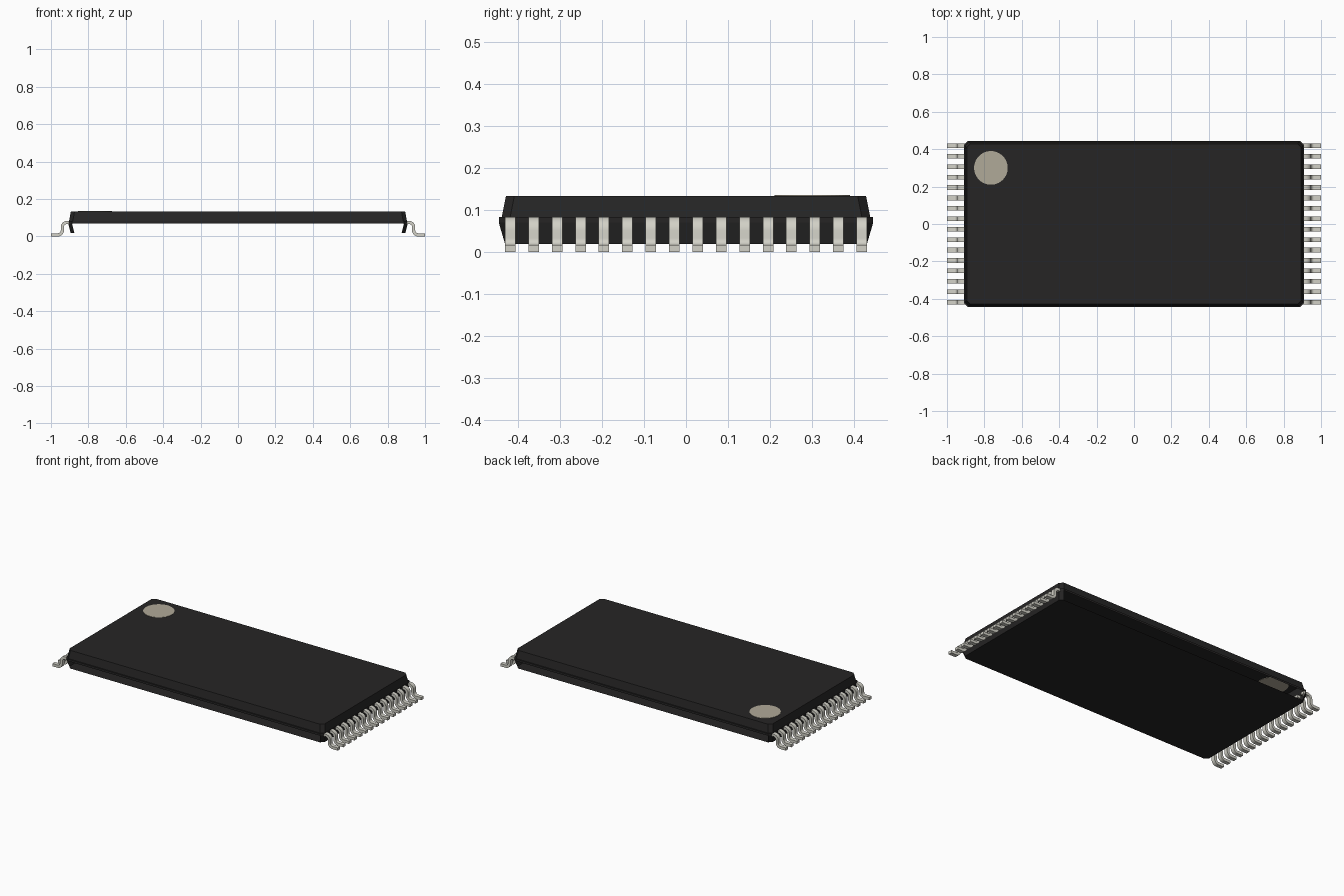
import bpy, bmesh, math
from mathutils import Vector

cube = bpy.data.objects.get("Cube")
if cube:
    bpy.data.objects.remove(cube, do_unlink=True)


def material(name, rgb):
    m = bpy.data.materials.new(name)
    m.use_nodes = True
    m.diffuse_color = (*rgb, 1)
    m.node_tree.nodes["Principled BSDF"].inputs["Base Color"].default_value = (*rgb, 1)
    return m


def add_object(name, bm, mat):
    mesh = bpy.data.meshes.new(name)
    bm.to_mesh(mesh)
    bm.free()
    mesh.materials.append(mat)
    ob = bpy.data.objects.new(name, mesh)
    bpy.context.collection.objects.link(ob)
    return ob


black = material("black plastic", (0.0194, 0.0185, 0.0185))
tan = material("tan marking", (0.435, 0.398, 0.316))
metal = material("pale metal", (0.646, 0.638, 0.572))


# Chamfered rectangle ring; edge 0 is the front side and edge 4 the back side
def ring(bm, hx, hy, z, c=0.02):
    pts = [(-hx + c, -hy), (hx - c, -hy), (hx, -hy + c), (hx, hy - c),
           (hx - c, hy), (-hx + c, hy), (-hx, hy - c), (-hx, -hy + c)]
    return [bm.verts.new((x, y, z)) for x, y in pts]


# Hollow body shell: tapered lid, parting flange, tapered base open at front and back
bm = bmesh.new()
sections = [(0.895, 0.43, 0.019), (0.908, 0.445, 0.070), (0.908, 0.445, 0.083),
            (0.903, 0.438, 0.083), (0.894, 0.428, 0.133)]
rings = [ring(bm, *s) for s in sections]
for level, (lo, hi) in enumerate(zip(rings, rings[1:])):
    for i in range(8):
        if level == 0 and i in (0, 4):
            continue
        j = (i + 1) % 8
        bm.faces.new((lo[i], lo[j], hi[j], hi[i]))
bm.faces.new(rings[0][::-1])
bm.faces.new(rings[-1])
body = add_object("chip_body", bm, black)

# Pin-one marking, a thin disc set through the lid
bm = bmesh.new()
bmesh.ops.create_cone(bm, cap_ends=True, segments=48, radius1=0.09, radius2=0.09, depth=0.004)
dot = add_object("pin_one_dot", bm, tan)
dot.location = (-0.765, 0.30, 0.133)


# Gull-wing lead: centre line of two arcs, thickened and extruded across y
def arc(cx, cz, r, a0, a1, n=7):
    angles = [math.radians(a0 + (a1 - a0) * k / n) for k in range(n + 1)]
    return [Vector((cx + r * math.cos(a), cz + r * math.sin(a))) for a in angles]


path = ([Vector((0.885, 0.0745))] + arc(0.915, 0.0505, 0.024, 90, 0)
        + arc(0.963, 0.0325, 0.024, 180, 270) + [Vector((1.0, 0.0085))])
half_t, half_w, pitch, count = 0.0085, 0.0125, 0.0557, 16
bm = bmesh.new()
loops = []
for i, p in enumerate(path):
    d = (path[min(i + 1, len(path) - 1)] - path[max(i - 1, 0)]).normalized()
    if i in (0, len(path) - 1):
        d = Vector((1, 0))
    n = Vector((-d.y, d.x)) * half_t
    corners = [(p + n, -half_w), (p + n, half_w), (p - n, half_w), (p - n, -half_w)]
    loops.append([bm.verts.new((q.x, y, q.y)) for q, y in corners])
for a, b in zip(loops, loops[1:]):
    for i in range(4):
        j = (i + 1) % 4
        bm.faces.new((a[i], a[j], b[j], b[i]))
bm.faces.new(loops[0])
bm.faces.new(loops[-1][::-1])
bmesh.ops.recalc_face_normals(bm, faces=bm.faces)
bmesh.ops.translate(bm, verts=bm.verts, vec=(0, -pitch * (count - 1) / 2, 0))
leads = add_object("leads", bm, metal)

# Smooth the bends, then repeat along the side and mirror to the other side
bpy.ops.object.select_all(action="DESELECT")
leads.select_set(True)
bpy.context.view_layer.objects.active = leads
bpy.ops.object.shade_smooth_by_angle(angle=math.radians(40))
array = leads.modifiers.new("row", "ARRAY")
array.count = count
array.use_relative_offset = False
array.use_constant_offset = True
array.constant_offset_displace = (0, pitch, 0)
mirror = leads.modifiers.new("other_side", "MIRROR")
mirror.use_axis = (True, False, False)
mirror.use_mirror_merge = False
